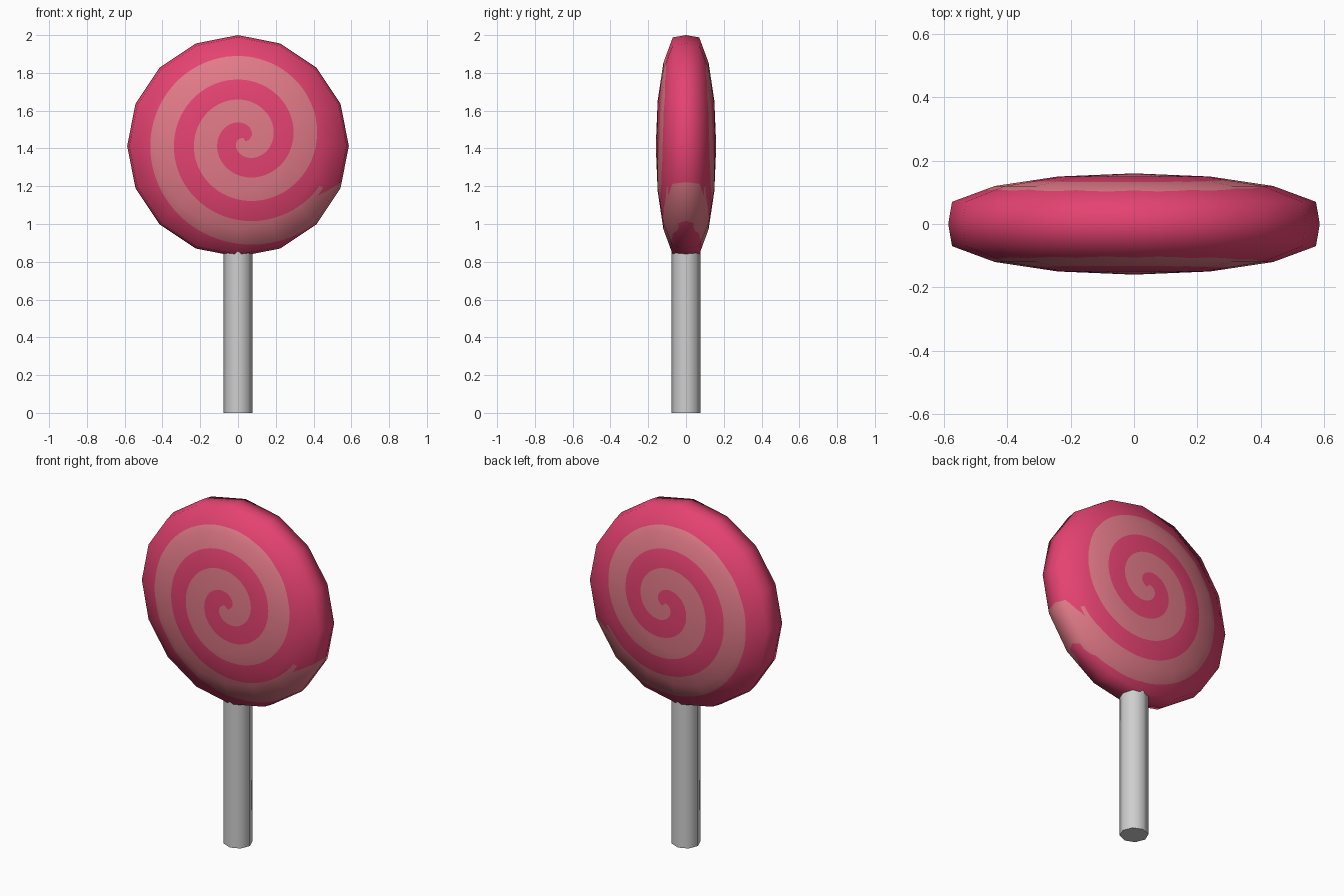
import bpy, bmesh, math
from mathutils import Vector

if "Cube" in bpy.data.objects:
    bpy.data.objects.remove(bpy.data.objects["Cube"])

CZ, HALF = 1.413, 0.16          # candy centre height, half thickness
SIDES, SUB = 16, 6              # outline sides, subdivisions per side


def material(name, rgb):
    m = bpy.data.materials.new(name)
    m.diffuse_color = (*rgb, 1)
    m.use_nodes = True
    m.node_tree.nodes["Principled BSDF"].inputs["Base Color"].default_value = m.diffuse_color
    return m


red = material("candy_red", (0.78, 0.055, 0.165))
pink = material("candy_pink", (0.75, 0.195, 0.245))
grey = material("stick_grey", (0.62, 0.62, 0.62))


def spiral(p):
    """Positive inside the pink spiral, projected straight through the candy."""
    x, z = p.x - 0.035, p.z - CZ - 0.035
    s = (math.hypot(x, z) - 0.15) / 0.232 - math.atan2(z, x) / math.tau + 0.27
    band = 0.27 - abs(s - round(s))
    # the outer turn ends by running off the lower right rim
    disc = 0.50 - math.hypot(p.x + 0.02, p.z - CZ + 0.02)
    tail = 1.09 + 0.6 * (p.x - 0.33) - p.z
    return min(band, max(disc, tail) * 4)


# candy: low-poly lathe about y, finely divided on its flat faces
half = [(0.24, 0.15, 10), (0.44, 0.12, 8), (0.575, 0.07, 6), (0.587, 0.0, 4)]
rings, prev = [], (0.0, HALF)
for r, y, n in half:
    for i in range(1, n + 1):
        t = i / n
        rings.append((prev[0] + (r - prev[0]) * t, prev[1] + (y - prev[1]) * t))
    prev = (r, y)
rings = [(r, -y) for r, y in rings] + rings[-2::-1]


def outline(k):
    """Point on the unit 16-sided outline, along straight sides."""
    i, t = divmod(k, SUB)
    a, b = (math.tau * j / SIDES for j in (i, i + 1))
    t /= SUB
    return (math.cos(a) * (1 - t) + math.cos(b) * t,
            math.sin(a) * (1 - t) + math.sin(b) * t)


bm = bmesh.new()
N = SIDES * SUB
shape = [outline(k) for k in range(N)]
grid = [[bm.verts.new((r * c, y, CZ + r * s)) for c, s in shape] for r, y in rings]
for a, b in zip(grid, grid[1:]):
    for k in range(N):
        j = (k + 1) % N
        bm.faces.new((a[k], a[j], b[j], b[k]))
for ring, y in ((grid[0], -HALF), (grid[-1], HALF)):
    pole = bm.verts.new((0, y, CZ))
    for k in range(N):
        bm.faces.new((pole, ring[k], ring[(k + 1) % N]))

# cut the spiral outline into the faces
cuts = []
for e in list(bm.edges):
    v, w = e.verts
    f, g = spiral(v.co), spiral(w.co)
    if f * g < 0:
        t = min(max(f / (f - g), 0.02), 0.98)
        cuts.append(bmesh.utils.edge_split(e, v, t)[1])
bmesh.ops.connect_verts(bm, verts=cuts)
bmesh.ops.recalc_face_normals(bm, faces=bm.faces[:])
for f in bm.faces:
    f.smooth = True
    f.material_index = int(spiral(f.calc_center_median()) > 0)

me = bpy.data.meshes.new("candy")
bm.to_mesh(me)
bm.free()
me.materials.append(red)
me.materials.append(pink)

# soft shading across the flat sides
normals = []
for v in me.vertices:
    tilt = math.pi / 2 * (1 - min(abs(v.co.y) / HALF, 1))
    out = Vector((v.co.x, 0, v.co.z - CZ))
    if out.length > 1e-6:
        out.normalize()
    n = out * math.sin(tilt) + Vector((0, math.copysign(math.cos(tilt), v.co.y), 0))
    normals.append(n.normalized())
me.normals_split_custom_set_from_vertices(normals)
candy = bpy.data.objects.new("candy", me)
bpy.context.collection.objects.link(candy)

# stick
bpy.ops.mesh.primitive_cylinder_add(vertices=8, radius=0.077, depth=0.88,
                                    location=(0, 0, 0.44))
stick = bpy.context.object
stick.name = "stick"
stick.data.materials.append(grey)
bpy.ops.object.shade_smooth_by_angle(angle=math.radians(50))
